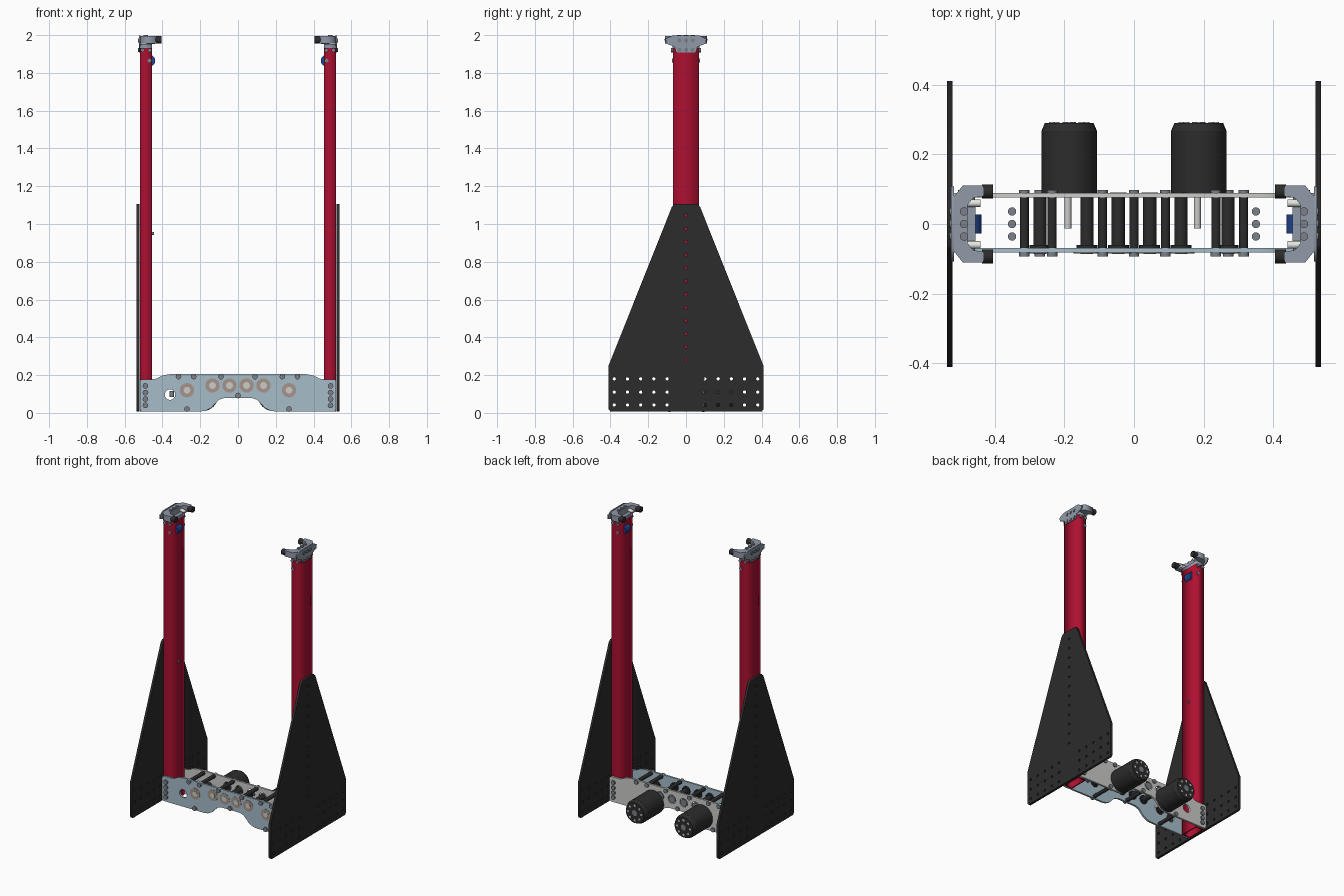
import bpy, bmesh, math
from mathutils import Matrix, Vector

cube = bpy.data.objects.get("Cube")
if cube:
    bpy.data.objects.remove(cube)


def material(name, r, g, b):
    m = bpy.data.materials.new(name)
    m.use_nodes = True
    m.diffuse_color = (r, g, b, 1)
    m.node_tree.nodes["Principled BSDF"].inputs["Base Color"].default_value = (r, g, b, 1)
    return m


RED = material("red paint", .42, .005, .03)
BLACK = material("black panel", .025, .025, .025)
PALE = material("pale blue metal", .38, .51, .59)
LIGHT = material("light grey metal", .6, .6, .58)
STEEL = material("blue grey steel", .28, .32, .39)
BOLT = material("bolt grey", .2, .22, .25)
TAN = material("tan bearing", .38, .3, .26)
BLUE = material("blue pulley", .015, .06, .28)
WHITE = material("white plastic", .8, .8, .76)

# Local x, y, z axes of flat outlines mapped to the world
FRONT = Matrix(((1, 0, 0), (0, 0, -1), (0, 1, 0))).to_4x4()
SIDE = Matrix(((0, 0, 1), (1, 0, 0), (0, 1, 0))).to_4x4()
PLAN = Matrix.Identity(4)


def add(name, mesh, mat):
    ob = bpy.data.objects.new(name, mesh)
    bpy.context.collection.objects.link(ob)
    mesh.materials.clear()
    mesh.materials.append(mat)
    return ob


def circle(x, y, r, n=12):
    return [(x + r * math.cos(math.tau * i / n), y + r * math.sin(math.tau * i / n)) for i in range(n)]


def plate(name, loops, thick, frame, centre, mat):
    """Extrude an outline with holes."""
    cu = bpy.data.curves.new(name, 'CURVE')
    cu.dimensions, cu.fill_mode, cu.extrude = '2D', 'BOTH', thick / 2
    for pts in loops:
        s = cu.splines.new('POLY')
        s.points.add(len(pts) - 1)
        for p, (x, y) in zip(s.points, pts):
            p.co = (x, y, 0, 1)
        s.use_cyclic_u = True
    tmp = bpy.data.objects.new(name + "_outline", cu)
    bpy.context.collection.objects.link(tmp)
    bpy.context.view_layer.update()
    mesh = bpy.data.meshes.new_from_object(tmp.evaluated_get(bpy.context.evaluated_depsgraph_get()))
    bpy.data.objects.remove(tmp)
    mesh.transform(Matrix.Translation(centre) @ frame)
    return add(name, mesh, mat)


def rods(name, centres, axis, r, depth, mat, n=16, tip=None):
    """Several equal cylinders in one object."""
    bm = bmesh.new()
    turn = Vector(axis).to_track_quat('Z', 'Y').to_matrix().to_4x4()
    for c in centres:
        bmesh.ops.create_cone(bm, cap_ends=True, segments=n, radius1=r, radius2=tip or r,
                              depth=depth, matrix=Matrix.Translation(c) @ turn)
    for f in bm.faces:
        f.smooth = len(f.verts) == 4
    for e in bm.edges:
        e.smooth = e.calc_face_angle(0) < .8
    mesh = bpy.data.meshes.new(name)
    bm.to_mesh(mesh)
    bm.free()
    return add(name, mesh, mat)


def rect(x0, x1, y0, y1):
    return [(x0, y0), (x1, y0), (x1, y1), (x0, y1)]


X, Y, Z = (1, 0, 0), (0, 1, 0), (0, 0, 1)

# Crossbeam plates with arched underside
half = [(.07, .08), (.1, .07), (.12, .05), (.14, .028), (.17, .012), (.2, .007), (.51, .007),
        (.52, .015), (.52, .17), (.51, .178), (.455, .178), (.43, .182), (.4, .198), (.36, .205)]
outline = half + [(-x, z) for x, z in reversed(half)]
bearings = [(x, .145) for x in (-.135, -.045, .045, .135)] + [(-.27, .12), (.27, .12)]
hole = circle(-.36, .097, .028, 24)
plate("front_plate", [outline, hole], .013, FRONT, (0, -.076, 0), PALE)
back_holes = [circle(x, z, .03) for x, z in bearings if abs(x) < .2]
plate("back_plate", [outline, hole] + back_holes, .013, FRONT, (0, .083, 0), LIGHT)

# Bearings, roller shafts and spacers between the plates
rods("bearing_rings", [(x, -.0815, z) for x, z in bearings], Y, .038, .005, TAN, 24)
rods("bearing_cores", [(x, -.083, z) for x, z in bearings], Y, .018, .006, LIGHT, 16)
rods("rear_bearings", [(x, .083, z) for x, z in bearings if abs(x) < .2], Y, .024, .014, BOLT, 16)
rods("roller_shafts", [(x, .003, z) for x, z in bearings], Y, .019, .145, BLACK, 12)
rods("roller_flanges", [(x, -.065, z) for x, z in bearings], Y, .03, .008, BLACK, 20)
edge_bolts = [(s * x, .192) for s in (-1, 1) for x in (.09, .235, .315)]
edge_bolts += [(0, .092), (.27, .02), (-.27, .02)]
rods("spacers", [(x, .003, z) for x, z in edge_bolts], Y, .013, .145, BLACK, 12)
end_bolts = [(s * .49, z) for s in (-1, 1) for z in (.04, .073, .107, .143)]
for name, y in (("front_bolts", -.087), ("back_bolts", .092)):
    rods(name, [(x, y, z) for x, z in edge_bolts + end_bolts], Y, .015, .012, BOLT, 12)
rods("inner_bolts", [(s * .35, y, .1) for s in (-1, 1) for y in (-.036, 0, .036)], Z, .012, .03, BOLT)

# Motors on the rear plate
motors = [-.186, .186]
rods("motor_bodies", [(x, .178, .09) for x in motors], Y, .08, .178, BLACK, 32)
rods("motor_ends", [(x, .278, .09) for x in motors], Y, .08, .024, BLACK, 32, tip=.07)
rods("motor_shafts", [(x - .004, .037, .09) for x in motors], Y, .01, .1, LIGHT)
rods("short_pin", [(-.235, .05, .12)], Y, .008, .065, LIGHT)
dots = [(x + dx, .291, z) for x in motors for dx, z in circle(0, .09, .05, 8)]
rods("motor_end_screws", dots, Y, .008, .004, LIGHT, 8)
rods("motor_end_hubs", [(x, .291, .09) for x in motors], Y, .02, .004, BOLT)

# Side panel with mounting holes
panel = [(-.40, .007), (.40, .007), (.41, .02), (.41, .25), (.075, 1.09), (.06, 1.105),
         (-.06, 1.105), (-.075, 1.09), (-.41, .25), (-.41, .02)]
panel_holes = [circle(s * (.1 + .07 * i), z, .009, 8)
               for s in (-1, 1) for i in range(5) for z in (.042, .11, .18)]
panel_holes += [circle(0, .28 + .0695 * i, .008, 8) for i in range(12)]

bracket = [(.52, -.075), (.52, .075), (.492, .11), (.432, .11), (.432, .08), (.462, .075), (.478, .055),
           (.478, -.055), (.462, -.075), (.432, -.08), (.432, -.11), (.492, -.11)]
flap = [(-.105, 1.955), (-.06, 1.938), (-.052, 1.908), (.052, 1.908), (.06, 1.938), (.105, 1.955),
        (.108, 1.98), (.07, 1.999), (-.07, 1.999), (-.108, 1.98)]

for side, s in (("left", 1), ("right", -1)):
    plate(side + "_panel", [panel] + panel_holes, .016, SIDE, (s * .529, 0, 0), BLACK)

    # Hollow upright post
    tube = [rect(s * .4875 - .0325, s * .4875 + .0325, -.07, .07),
            rect(s * .4875 - .025, s * .4875 + .025, -.062, .062)]
    plate(side + "_post", tube, 1.925, PLAN, (0, 0, .9705), RED)

    # Top bracket with bumpers and rollers
    plate(side + "_bracket", [[(s * x, y) for x, y in bracket]], .04, PLAN, (0, 0, 1.975), STEEL)
    plate(side + "_bracket_flap", [flap], .008, SIDE, (s * .521, 0, 0), STEEL)
    plate(side + "_bracket_base", [rect(s * .4875 - .033, s * .4875 + .033, -.071, .071)],
          .02, PLAN, (0, 0, 1.943), STEEL)
    rods(side + "_bumpers", [(s * .421, y, 1.975) for y in (-.093, .093)], X, .02, .032, BLACK, 20)
    rods(side + "_rollers", [(s * .463, y, 1.965) for y in (-.06, .06)], X, .011, .045, WHITE)
    rods(side + "_pulley", [(s * .468, 0, 1.865)], Y, .03, .055, BLUE, 24)
    rods(side + "_pulley_pin", [(s * .468, 0, 1.865)], Y, .011, .15, BOLT, 12)

    # Bracket screws
    rods(side + "_top_screws", [(s * .488, y, 1.996) for y in (-.036, 0, .036)], Z, .012, .008, BOLT, 12)
    outer = [(s * .525, y, z) for y in (-.035, 0, .035) for z in (1.922, 1.972)]
    rods(side + "_outer_screws", outer, X, .011, .01, BOLT, 12)
    faces = [(s * x, y, 1.92) for x in (.467, .505) for y in (-.073, .073)]
    rods(side + "_post_screws", faces, Y, .011, .012, BOLT, 12)

rods("post_screw", [(-.452, 0, .95)], X, .008, .012, BOLT, 12)
